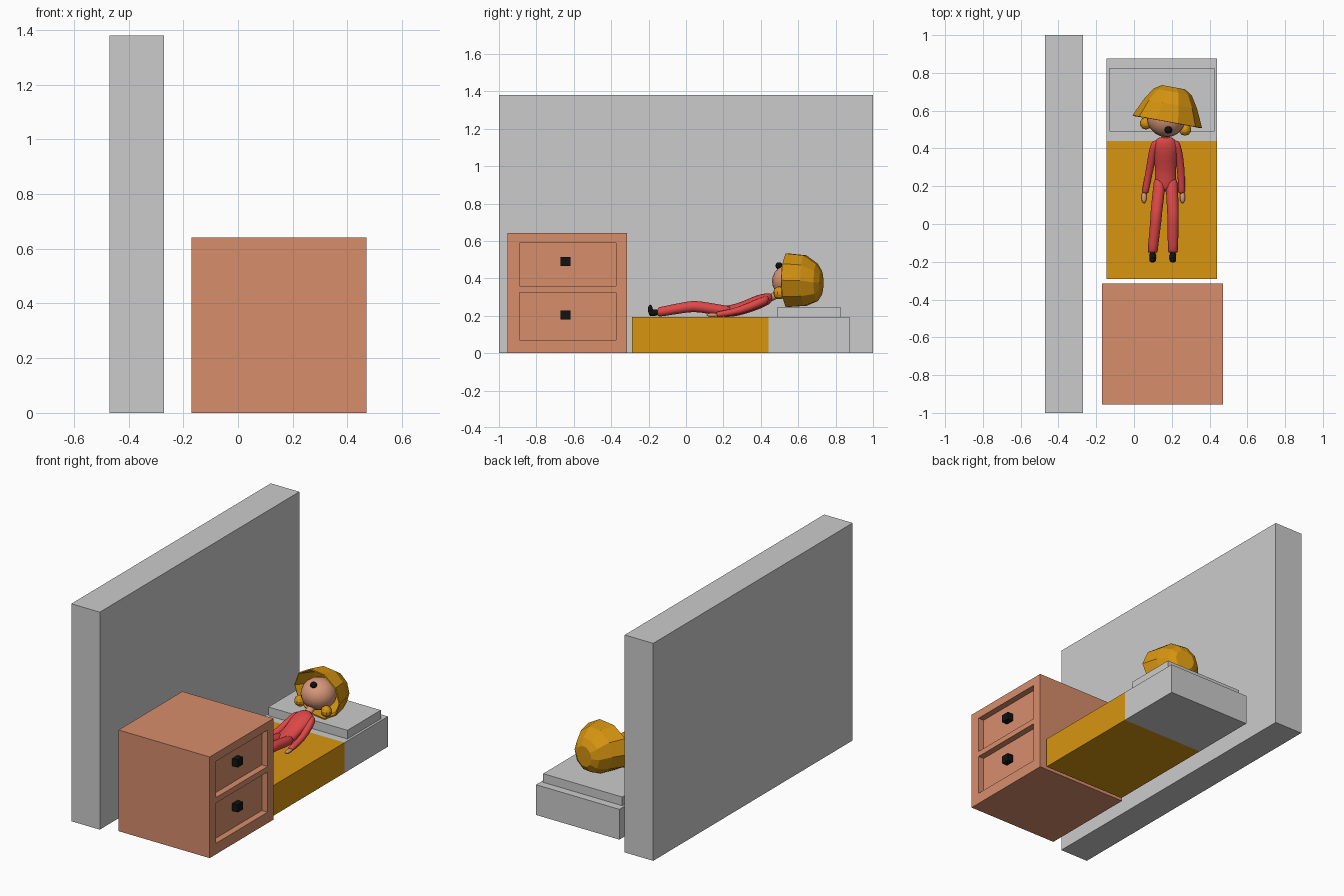
import bpy, bmesh, math
from mathutils import Vector

if "Cube" in bpy.data.objects:
    bpy.data.objects.remove(bpy.data.objects["Cube"])


def material(name, rgb):
    m = bpy.data.materials.new(name)
    m.diffuse_color = (*rgb, 1)
    m.use_nodes = True
    m.node_tree.nodes["Principled BSDF"].inputs["Base Color"].default_value = m.diffuse_color
    return m


GREY = material("light grey", (0.6, 0.6, 0.6))
ORANGE = material("golden orange", (0.68, 0.30, 0.005))
BRICK = material("terracotta", (0.68, 0.27, 0.15))
RED = material("red cloth", (0.75, 0.065, 0.065))
SKIN = material("skin", (0.68, 0.31, 0.19))
BLACK = material("black", (0.006, 0.006, 0.006))


def finish(name, bm, mat, smooth=False):
    bmesh.ops.recalc_face_normals(bm, faces=bm.faces)
    me = bpy.data.meshes.new(name)
    for f in bm.faces:
        f.smooth = smooth
    bm.to_mesh(me)
    bm.free()
    ob = bpy.data.objects.new(name, me)
    bpy.context.collection.objects.link(ob)
    if mat:
        me.materials.append(mat)
    return ob


def box(name, x, y, z, mat):
    bm = bmesh.new()
    bmesh.ops.create_cube(bm, size=1)
    for v in bm.verts:
        v.co = [(r[0] + r[1]) / 2 + c * (r[1] - r[0]) for r, c in zip((x, y, z), v.co)]
    return finish(name, bm, mat)


def ball(name, centre, radii, mat, segs=20, rings=12, smooth=True):
    bm = bmesh.new()
    bmesh.ops.create_uvsphere(bm, u_segments=segs, v_segments=rings, radius=1)
    for v in bm.verts:
        v.co = Vector(centre) + Vector([c * r for c, r in zip(v.co, radii)])
    return finish(name, bm, mat, smooth)


def loft(name, sections, mat, n=12):
    """Smooth tube along y; each section is x, y, z, half width, half height."""
    bm = bmesh.new()
    rings = []
    for x, y, z, rx, rz in sections:
        rings.append([bm.verts.new((x + rx * math.cos(a), y, z + rz * math.sin(a)))
                      for a in (2 * math.pi * i / n for i in range(n))])
    for a, b in zip(rings, rings[1:]):
        for i in range(n):
            bm.faces.new((a[i], a[(i + 1) % n], b[(i + 1) % n], b[i]))
    bm.faces.new(rings[0])
    bm.faces.new(rings[-1])
    ob = finish(name, bm, mat, True)
    sub = ob.modifiers.new("round", 'SUBSURF')
    sub.levels = sub.render_levels = 1
    return ob


# wall
box("wall", (-0.47, -0.27), (-1, 1), (0, 1.38), GREY)

# cabinet with two recessed drawers and block knobs
cabinet = box("cabinet", (-0.17, 0.47), (-0.955, -0.315), (0, 0.642), BRICK)
for label, z0, z1, knob_z in (("lower", 0.07, 0.325, 0.205), ("upper", 0.36, 0.59, 0.49)):
    cutter = box(label + "_drawer_cutter", (0.43, 0.6), (-0.89, -0.375), (z0, z1), BRICK)
    cutter.hide_render = True
    cutter.hide_viewport = True
    cutter.display_type = 'WIRE'
    cut = cabinet.modifiers.new(label + " drawer", 'BOOLEAN')
    cut.operation, cut.solver, cut.object = 'DIFFERENCE', 'EXACT', cutter
    box(label + "_drawer_knob", (0.425, 0.469), (-0.672, -0.618),
        (knob_z - 0.024, knob_z + 0.024), BLACK)

# bed: the blanket colours everything up to the fold line
bed = box("bed", (-0.145, 0.44), (-0.29, 0.875), (0, 0.192), GREY)
bed.data.materials.append(ORANGE)
bm = bmesh.new()
bm.from_mesh(bed.data)
bmesh.ops.bisect_plane(bm, geom=bm.verts[:] + bm.edges[:] + bm.faces[:],
                       plane_co=(0, 0.44, 0), plane_no=(0, 1, 0))
for f in bm.faces:
    f.material_index = int(f.calc_center_median().y < 0.44)
bm.to_mesh(bed.data)
bm.free()
box("pillow", (-0.13, 0.425), (0.49, 0.825), (0.19, 0.247), GREY)

# torso and neck
loft("torso", [(0.167, 0.17, 0.222, 0.055, 0.025), (0.167, 0.22, 0.222, 0.06, 0.033),
               (0.167, 0.29, 0.235, 0.056, 0.035), (0.167, 0.37, 0.268, 0.066, 0.043),
               (0.167, 0.43, 0.287, 0.07, 0.036), (0.167, 0.465, 0.297, 0.035, 0.024)], RED)
loft("neck", [(0.167, 0.44, 0.29, 0.024, 0.022), (0.167, 0.48, 0.31, 0.024, 0.024),
              (0.17, 0.53, 0.34, 0.028, 0.028)], SKIN)

# legs, shoes, arms and hands on both sides
for side, s, ankle, wrist in (("left", -1, 0.099, 0.06), ("right", 1, 0.206, 0.252)):
    hip, knee = 0.167 + s * 0.033, 0.162 + s * 0.045
    loft(side + "_leg", [(hip, 0.25, 0.224, 0.03, 0.028), (hip, 0.19, 0.228, 0.034, 0.031),
                         (knee, 0.06, 0.251, 0.032, 0.031), (knee, 0.02, 0.25, 0.031, 0.031),
                         (ankle, -0.13, 0.222, 0.028, 0.027),
                         (ankle, -0.156, 0.219, 0.028, 0.027)], RED)
    loft(side + "_shoe_heel", [(ankle, -0.145, 0.218, 0.017, 0.017), (ankle, -0.18, 0.216, 0.019, 0.02),
                               (ankle, -0.2, 0.216, 0.017, 0.019)], BLACK)
    ball(side + "_shoe_toe", (ankle, -0.191, 0.233), (0.018, 0.013, 0.026), BLACK, 12, 8)
    elbow = 0.167 + s * 0.083
    loft(side + "_arm", [(0.167 + s * 0.048, 0.445, 0.287, 0.02, 0.02),
                         (0.167 + s * 0.062, 0.41, 0.278, 0.025, 0.029),
                         (elbow, 0.29, 0.225, 0.021, 0.022),
                         (wrist, 0.18, 0.208, 0.018, 0.016),
                         (wrist, 0.16, 0.206, 0.018, 0.015)], RED)
    ball(side + "_hand", (wrist - 0.007 + (0.012 if s > 0 else 0), 0.142, 0.204),
         (0.014, 0.033, 0.011), SKIN, 12, 8)

# head, nose and hair buns
ball("head", (0.172, 0.565, 0.385), (0.105, 0.105, 0.095), SKIN)
ball("nose", (0.182, 0.498, 0.467), (0.021, 0.02, 0.019), BLACK, 8, 6, False)
ball("left_hair_bun", (0.063, 0.533, 0.322), (0.034, 0.034, 0.034), ORANGE, 10, 7, False)
ball("right_hair_bun", (0.27, 0.5, 0.322), (0.034, 0.034, 0.034), ORANGE, 10, 7, False)

# faceted hat, open toward the face and tilted a little sideways
axis, across = Vector((0.18, 0.984, 0)), Vector((0.984, -0.18, 0))
base = Vector((0.178, 0.552, 0.39))
N = 10
bm = bmesh.new()
rings = []
for t, rx, rz, dz in ((-0.01, 0.187, 0.15, 0), (0.085, 0.143, 0.142, -0.002),
                      (0.15, 0.102, 0.105, -0.012), (0.175, 0.062, 0.065, -0.014)):
    rings.append([bm.verts.new(base + axis * t + across * (rx * math.cos(a))
                               + Vector((0, 0, rz * math.sin(a) + dz)))
                  for a in (2 * math.pi * i / N for i in range(N))])
for a, b in zip(rings, rings[1:]):
    for i in range(N):
        bm.faces.new((a[i], a[(i + 1) % N], b[(i + 1) % N], b[i]))
bm.faces.new(rings[-1])
hat = finish("hat", bm, ORANGE)
shell = hat.modifiers.new("thickness", 'SOLIDIFY')
shell.thickness = 0.008
